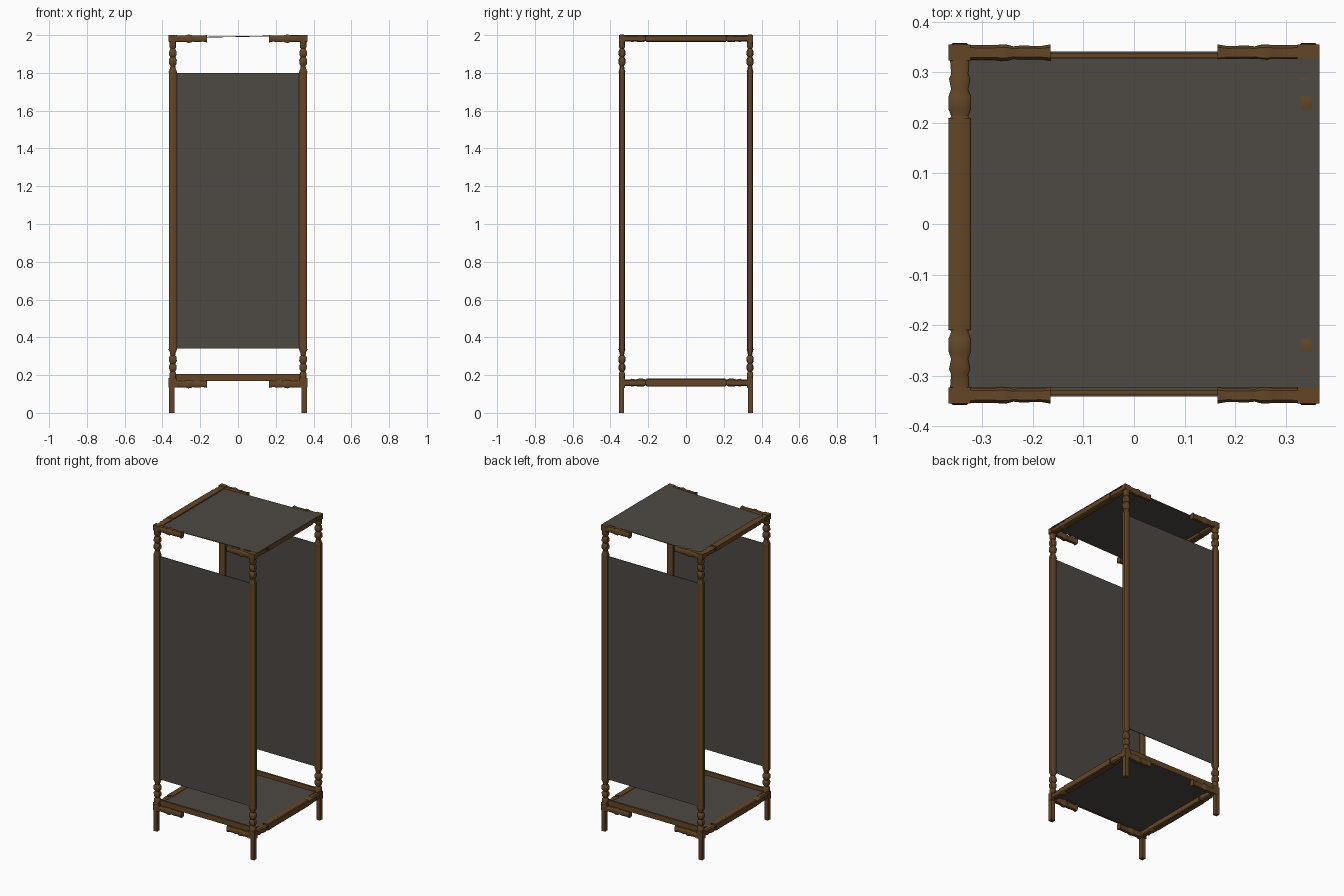
import bpy, bmesh
from mathutils import Vector

if "Cube" in bpy.data.objects:
    bpy.data.objects.remove(bpy.data.objects["Cube"])


def material(name, col):
    m = bpy.data.materials.new(name)
    m.diffuse_color = (*col, 1)
    m.use_nodes = True
    m.node_tree.nodes["Principled BSDF"].inputs["Base Color"].default_value = m.diffuse_color
    return m


BROWN = material("aged_bronze", (0.125, 0.062, 0.020))
PANE = material("smoky_pane", (0.075, 0.065, 0.056))


def finish(name, bm, mat, smooth=True):
    bmesh.ops.recalc_face_normals(bm, faces=bm.faces)
    me = bpy.data.meshes.new(name)
    bm.to_mesh(me)
    bm.free()
    me.materials.append(mat)
    ob = bpy.data.objects.new(name, me)
    bpy.context.collection.objects.link(ob)
    if smooth:
        bpy.ops.object.select_all(action='DESELECT')
        ob.select_set(True)
        bpy.context.view_layer.objects.active = ob
        bpy.ops.object.shade_smooth_by_angle(angle=0.7)
    return ob


def loft(name, start, step, u, v, hu, hv, secs, chamfer=0.35):
    """Chamfered-rectangle bar along step; secs = (distance, scale_u, scale_v)."""
    bm = bmesh.new()
    start, step, u, v = map(Vector, (start, step, u, v))
    k = 1 - chamfer
    shape = [(1, k), (k, 1), (-k, 1), (-1, k), (-1, -k), (-k, -1), (k, -1), (1, -k)]
    rings = []
    for t, su, sv in secs:
        c = start + step * t
        rings.append([bm.verts.new(c + u * hu * su * a + v * hv * sv * b) for a, b in shape])
    for r, q in zip(rings, rings[1:]):
        for i in range(8):
            bm.faces.new((r[i], r[(i + 1) % 8], q[(i + 1) % 8], q[i]))
    bm.faces.new(rings[0])
    bm.faces.new(rings[-1])
    return finish(name, bm, BROWN)


def box(name, lo, hi, mat):
    bm = bmesh.new()
    bmesh.ops.create_cube(bm, size=1)
    lo, hi = Vector(lo), Vector(hi)
    for w in bm.verts:
        w.co = Vector([(lo[i] + hi[i]) / 2 + w.co[i] * (hi[i] - lo[i]) for i in range(3)])
    return finish(name, bm, mat, False)


X, Y, Z = (1, 0, 0), (0, 1, 0), (0, 0, 1)
PX, PY = 0.345, 0.339          # post centres
HX, HY = 0.021, 0.016          # post half sizes

# carved rhythm along a corner bracket, measured from the corner
CARVE_POST = [(0, .8, 1), (.03, .85, 1), (.038, .6, .7), (.05, .9, 1.1), (.07, .95, 1.1),
              (.08, .65, .75), (.095, 1, 1.2), (.115, .95, 1.1), (.125, .6, .7),
              (.14, .75, .85), (.155, 1.05, 1.1), (.165, 1, 1)]
CARVE_RAIL = [(0, 1, 1), (.06, .95, .9), (.09, .95, 1.0), (.10, 1.05, 1.2), (.115, 1, 1.1),
              (.125, .8, .85), (.14, .9, .95), (.18, .85, .85), (.199, 1.05, 1.05)]
CARVE_SIDE = [(0, 1, 1), (.055, .8, .9), (.065, 1, 1.1), (.085, .8, .9), (.10, 1.05, 1.1),
              (.125, 1.05, 1.1), (.138, .8, .8), (.15, 1, 1)]

for sx in (-1, 1):
    for sy in (-1, 1):
        tag = ("left" if sx < 0 else "right") + ("_front" if sy < 0 else "_back")
        x, y = sx * PX, sy * PY
        # plain leg, post shaft and corner blocks
        box("leg_" + tag, (sx * .351 - .0135, sy * .341 - .0135, 0),
            (sx * .351 + .0135, sy * .341 + .0135, .15), BROWN)
        loft("post_" + tag, (x, y, 0), Z, X, Y, HX, HY, [(.345, 1, 1), (1.795, 1, 1)])
        for z0, z1 in ((.135, .185), (1.966, 2.0)):
            box("corner_" + tag, (x - .022, y - .016, z0), (x + .022, y + .016, z1), BROWN)
        # carved post ends
        loft("post_foot_" + tag, (x, y, .18), Z, X, Y, HX, HY, CARVE_POST)
        loft("post_head_" + tag, (x, y, 1.968), (0, 0, -1), X, Y, HX, HY,
             [(t * 1.05, a, b) for t, a, b in CARVE_POST])
        # carved brackets reaching along the front and back
        for z in (.152, 1.981):
            loft("bracket_" + tag, (sx * .364, y, z), (-sx, 0, 0), Y, Z, .0155, .0185, CARVE_RAIL)
        # carved brackets along the sides
        for z, h in ((.16, .019), (1.982, .017)):
            loft("side_bracket_" + tag, (x, sy * .352, z), (0, -sy, 0), X, Z, HX, h, CARVE_SIDE)

    # plain side rails
    side = "left" if sx < 0 else "right"
    for z, h in ((.16, .021), (1.982, .0175)):
        loft("side_rail_" + side, (sx * PX, 0, z), Y, X, Z, .0215, h,
             [(-.21, 1, 1), (.21, 1, 1)], .2)

for sy in (-1, 1):
    end = "front" if sy < 0 else "back"
    # lower cross rail and tall pane
    box("lower_rail_" + end, (-.335, sy * .334 - .006, .17), (.335, sy * .334 + .006, .205), BROWN)
    box("pane_" + end, (-.345, sy * .339 - .002, .34), (.345, sy * .339 + .002, 1.80), PANE)

# base shelf and slightly sloping top pane
box("base_pane", (-.33, -.33, .172), (.33, .33, .178), PANE)
top = box("top_pane", (-.335, -.323, 1.984), (.367, .327, 1.988), PANE)
for w in top.data.vertices:
    if w.co.x > 0:
        w.co.z += .013
